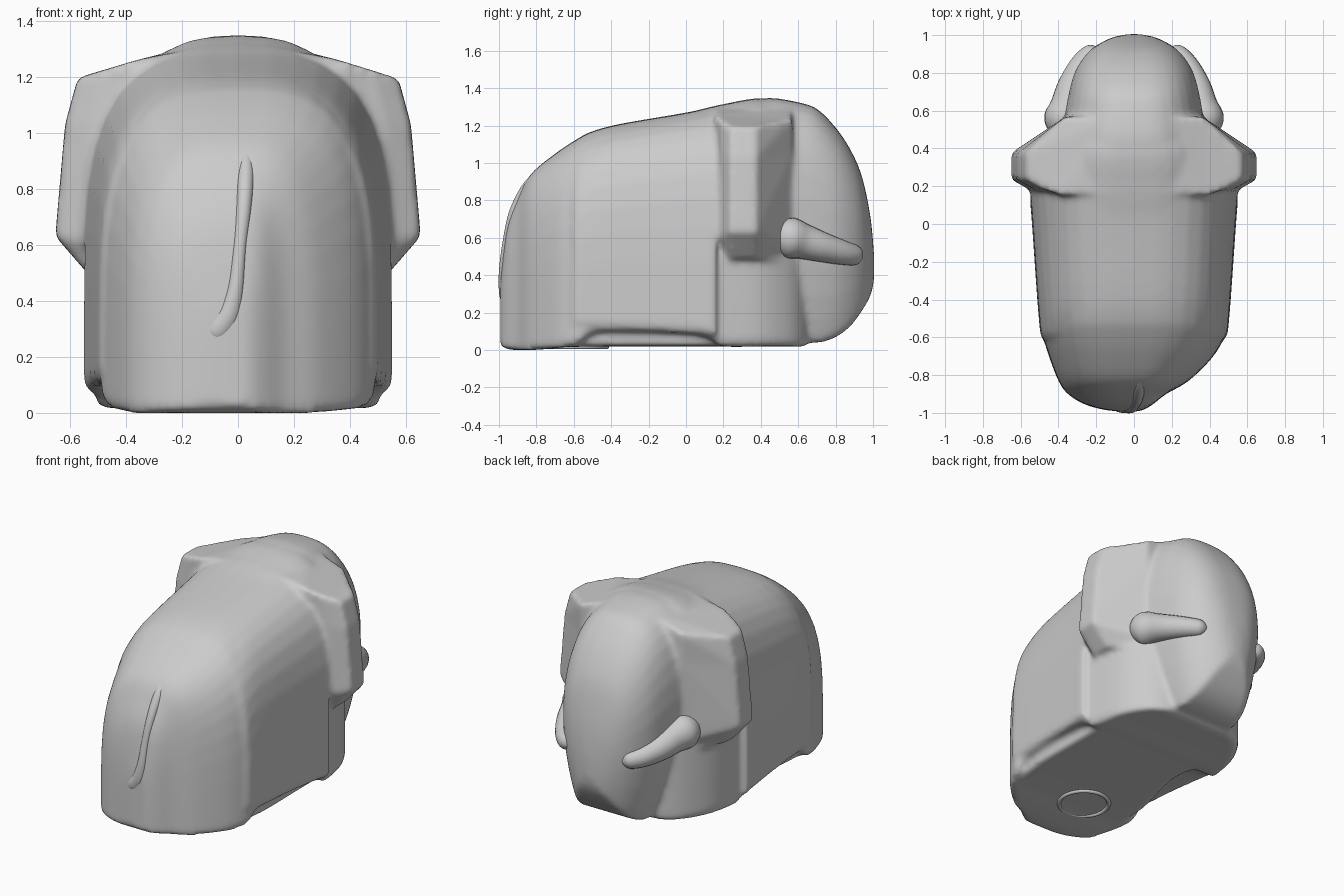
import bpy, bmesh, math
from mathutils import Vector

if "Cube" in bpy.data.objects:
    bpy.data.objects.remove(bpy.data.objects["Cube"])

T = [0, .03, .1, .2, .33, .47, .6, .71, .8, .87, .92, .96, .985, .996, 1]


def catmull(rows, n):
    # smooth in-between rows through the key rows
    pts = [rows[0]] + rows + [rows[-1]]
    out = []
    for i in range(1, len(pts) - 2):
        a, b, c, d = pts[i - 1:i + 3]
        for k in range(n):
            u = k / n
            out.append([.5 * (2 * q + (r - p) * u + (2 * p - 5 * q + 4 * r - s) * u * u
                              + (3 * q - p - 3 * r + s) * u ** 3)
                        for p, q, r, s in zip(a, b, c, d)])
    return out + [list(rows[-1])]


def skin(name, rings):
    # closed loft through rings of equal length
    bm = bmesh.new()
    vs = [[bm.verts.new(p) for p in r] for r in rings]
    n = len(rings[0])
    for a, b in zip(vs, vs[1:]):
        for i in range(n):
            j = (i + 1) % n
            bm.faces.new((a[i], a[j], b[j], b[i]))
    bm.faces.new(vs[0])
    bm.faces.new(vs[-1])
    bmesh.ops.recalc_face_normals(bm, faces=bm.faces)
    me = bpy.data.meshes.new(name)
    bm.to_mesh(me)
    bm.free()
    ob = bpy.data.objects.new(name, me)
    bpy.context.collection.objects.link(ob)
    return ob


def section(y, zb, zt, wl, wr, low):
    # domed cross-section with a flat underside
    def side(w, sgn, ts):
        return [(sgn * w * (1 - t ** 4.6) ** .36 * (1 - low * (1 - t) ** 3)
                 * (.97 if t == 0 else 1), y, zb + t * (zt - zb)) for t in ts]
    return side(wr, 1, T) + side(wl, -1, T[-2::-1])


def loft(name, rows, n=6, low=0.0):
    return skin(name, [section(*r, low) for r in catmull(rows, n)])


# torso and rump: y, bottom, top, left half-width, right half-width
torso = loft("body", [
    (-.992, .03, .36, .06, .02), (-.985, .02, .44, .15, .05), (-.955, .005, .66, .26, .10),
    (-.90, 0, .81, .35, .17), (-.83, 0, .94, .40, .29), (-.70, .01, 1.05, .45, .42),
    (-.58, .03, 1.13, .485, .485), (-.5, .09, 1.17, .49, .49), (-.35, .1, 1.21, .495, .495),
    (0, .09, 1.27, .51, .51), (.13, .06, 1.30, .515, .515), (.2, .02, 1.315, .51, .51),
    (.4, .02, 1.345, .47, .47), (.55, .02, 1.28, .385, .385), (.63, .02, 1.1, .29, .29),
    (.66, .05, .8, .2, .2)])

# narrower plinth below the belly
plinth = loft("plinth", [(-.7, .015, .5, .42, .40), (-.4, .02, .5, .42, .45),
                         (0, .02, .5, .33, .45), (.3, .02, .5, .38, .45)])

# overhanging flank panel, with a crisp lower ledge
flank = loft("flank", [
    (-.60, .12, 1.07, .49, .49), (-.56, .12, 1.12, .498, .498), (-.4, .11, 1.195, .512, .512),
    (0, .09, 1.27, .54, .54), (.16, .075, 1.3, .553, .553)], 4)

# head and curled trunk
head = loft("head", [
    (.3, .1, 1.33, .40, .40), (.45, .09, 1.348, .41, .41), (.6, .06, 1.325, .385, .385),
    (.7, .04, 1.29, .365, .365), (.8, .07, 1.19, .335, .335), (.88, .13, 1.07, .285, .285),
    (.94, .21, .93, .22, .22), (.985, .29, .72, .13, .13), (1.005, .37, .52, .04, .04)],
    low=.4)

# angular ears: each level is inner height, outer height, outer half-width
ears = []
for s in (-1, 1):
    rings = []
    for zi, zo, xo in [(.46, .49, .53), (.53, .63, .652), (1.05, 1.03, .617), (1.34, 1.195, .572)]:
        rings.append([(s * x, y, z) for x, y, z in [
            (.1, .17, min(zi, 1.31)), (.38, .15, min(zi, 1.255)),
            (xo - .09, .185, (zi + 4 * zo) / 5), (xo, .235, zo), (xo, .375, zo),
            (.36, .57, min(zi, 1.235)), (.1, .56, min(zi, 1.325))]])
    ears.append(skin("ear", rings))

# fuse the carved mass into one softened surface
bpy.ops.object.select_all(action='DESELECT')
for ob in [flank, plinth, head, torso] + ears:
    ob.select_set(True)
bpy.context.view_layer.objects.active = torso
bpy.ops.object.join()
rm = torso.modifiers.new("fuse", 'REMESH')
rm.mode = 'VOXEL'
rm.voxel_size = .016
rm.use_smooth_shade = True
sm = torso.modifiers.new("soften", 'SMOOTH')
sm.factor = .5
sm.iterations = 9


def tube(name, pts):
    # tapered round limb along x, y, z, radius points
    rings = []
    path = catmull(pts, 6)
    for i, p in enumerate(path):
        a, b = path[max(i - 1, 0)], path[min(i + 1, len(path) - 1)]
        d = (Vector(b[:3]) - Vector(a[:3])).normalized()
        u = d.cross(Vector((.3, .2, 1)) if abs(d.z) < .7 else Vector((1, 0, 0))).normalized()
        v = d.cross(u)
        c = Vector(p[:3])
        rings.append([c + max(p[3], .003) * (math.cos(k * math.tau / 20) * u
                      + math.sin(k * math.tau / 20) * v) for k in range(20)])
    ob = skin(name, rings)
    for f in ob.data.polygons:
        f.use_smooth = True
    return ob


# tusks lying along the cheeks
for s, side in ((-1, "left"), (1, "right")):
    tube(side + "_tusk", [
        (s * .375, .465, .61, .01), (s * .375, .48, .607, .07), (s * .367, .55, .60, .11),
        (s * .347, .63, .58, .095), (s * .325, .73, .55, .08), (s * .275, .84, .52, .065),
        (s * .215, .91, .505, .05), (s * .19, .935, .50, .005)])

# tail hanging down the rump, ending in a tuft
tube("tail", [
    (.03, -.80, .95, .01), (.028, -.855, .86, .03), (.02, -.92, .73, .028),
    (.005, -.955, .58, .025), (-.008, -.968, .45, .03), (-.03, -.958, .36, .045),
    (-.06, -.945, .31, .055), (-.09, -.945, .275, .045), (-.11, -.945, .255, .004)])

# small raised ring under the base
bpy.ops.mesh.primitive_torus_add(major_radius=.155, minor_radius=.014, major_segments=48,
                                 minor_segments=10, location=(-.08, -.58, .018))
ring = bpy.context.object
ring.name = "base_ring"
bpy.ops.object.shade_smooth()
